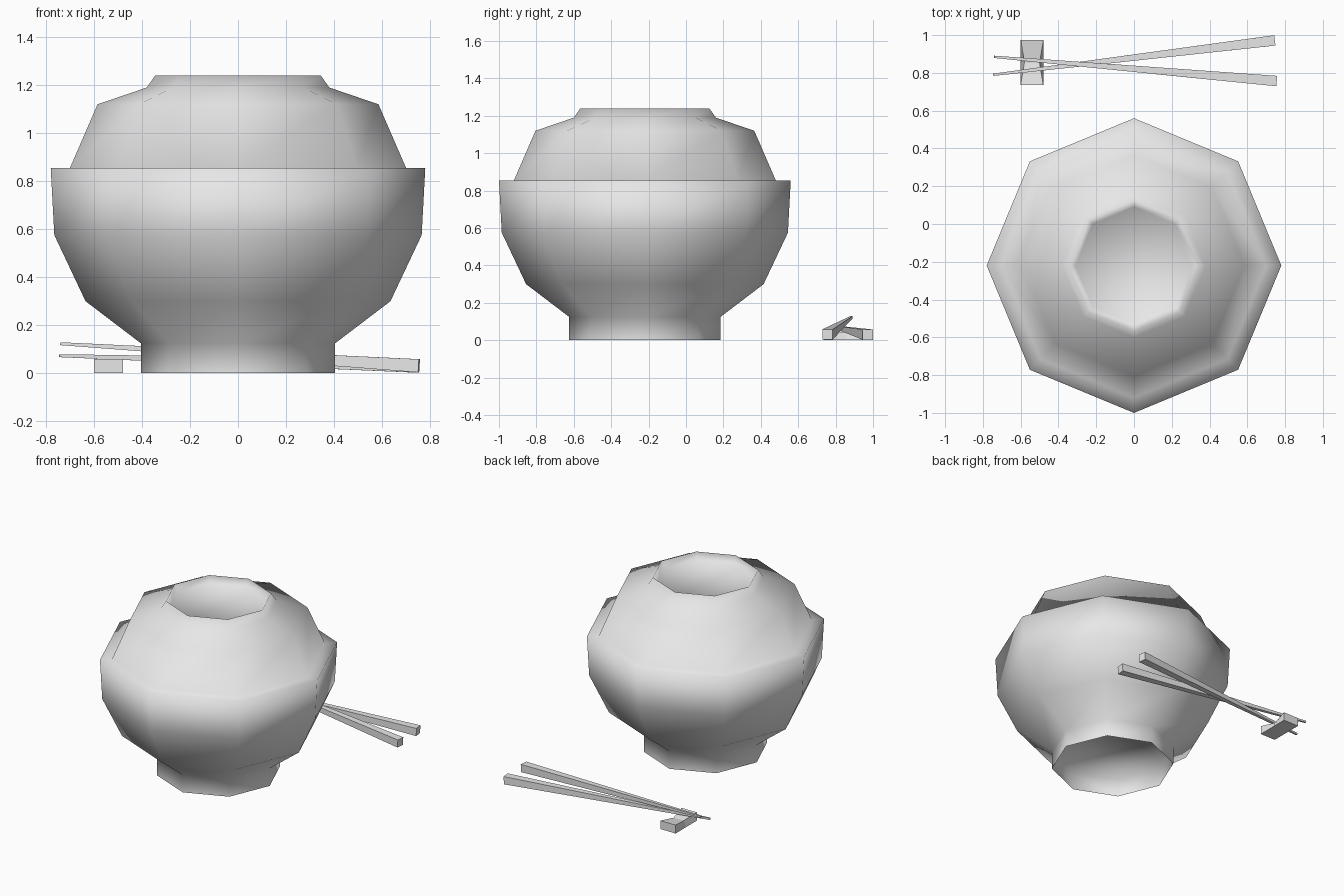
import bpy, bmesh, math
from mathutils import Vector

if "Cube" in bpy.data.objects:
    bpy.data.objects.remove(bpy.data.objects["Cube"], do_unlink=True)

GREY = (0.8, 0.8, 0.8, 1.0)
mat = bpy.data.materials.new("plain grey")
mat.use_nodes = True
mat.diffuse_color = GREY
mat.node_tree.nodes["Principled BSDF"].inputs["Base Color"].default_value = GREY

SIDES = 8
BOWL_Y = -0.22


def finish(name, bm, smooth=False):
    me = bpy.data.meshes.new(name)
    for f in bm.faces:
        f.smooth = smooth
    bm.to_mesh(me)
    bm.free()
    me.materials.append(mat)
    ob = bpy.data.objects.new(name, me)
    bpy.context.collection.objects.link(ob)
    return ob


def lathe(name, profile, cap=False):
    """Eight-sided smooth turning of (radius, height) points; cap closes the last ring."""
    bm = bmesh.new()
    rings = []
    for r, z in profile:
        angles = [2 * math.pi * k / SIDES for k in range(SIDES)]
        rings.append([bm.verts.new((r * math.cos(a), BOWL_Y + r * math.sin(a), z)) for a in angles])
    for low, high in zip(rings, rings[1:]):
        for k in range(SIDES):
            j = (k + 1) % SIDES
            bm.faces.new((low[k], low[j], high[j], high[k]))
    if cap:
        bm.faces.new(rings[-1])
    return finish(name, bm, smooth=True)


def loft(name, sections):
    """Flat-faced solid through four-cornered sections."""
    bm = bmesh.new()
    rings = [[bm.verts.new(p) for p in s] for s in sections]
    for a, b in zip(rings, rings[1:]):
        for k in range(4):
            j = (k + 1) % 4
            bm.faces.new((a[k], a[j], b[j], b[k]))
    bm.faces.new(rings[0])
    bm.faces.new(rings[-1])
    bmesh.ops.recalc_face_normals(bm, faces=bm.faces[:])
    return finish(name, bm)


def chopstick(name, tip, butt, tip_size=0.012, butt_size=0.055):
    tip, butt = Vector(tip), Vector(butt)
    along = (butt - tip).normalized()
    side = along.cross(Vector((0, 0, 1))).normalized()
    up = side.cross(along)
    corners = ((-1, -1), (1, -1), (1, 1), (-1, 1))
    loft(name, [[c + (side * u + up * v) * s / 2 for u, v in corners]
                for c, s in ((tip, tip_size), (butt, butt_size))])


# Bowl with its foot, covered by the lid with a ring handle dished on top
lathe("lidded_bowl", [
    (0.405, 0), (0.405, 0.125), (0.635, 0.30), (0.765, 0.575), (0.78, 0.855),
    (0.70, 0.855), (0.585, 1.12), (0.38, 1.19), (0.345, 1.24), (0.31, 1.20),
], cap=True)

# Hollow underside of the foot
recess = lathe("foot_recess", [(0.403, 0), (0.40, 0.125)], cap=True)
recess.data.flip_normals()

# Crossed chopsticks
chopstick("lower_chopstick", (-0.745, 0.79, 0.073), (0.745, 0.972, 0.03))
chopstick("upper_chopstick", (-0.74, 0.885, 0.123), (0.754, 0.757, 0.031))


# Rest with a dipped, narrowed waist along its top
def rest_section(y, half_top, height):
    x, half = -0.54, 0.06
    return [(x - half, y, 0), (x + half, y, 0), (x + half_top, y, height), (x - half_top, y, height)]


loft("chopstick_rest", [rest_section(0.735, 0.06, 0.06),
                        rest_section(0.855, 0.04, 0.04),
                        rest_section(0.975, 0.06, 0.06)])
